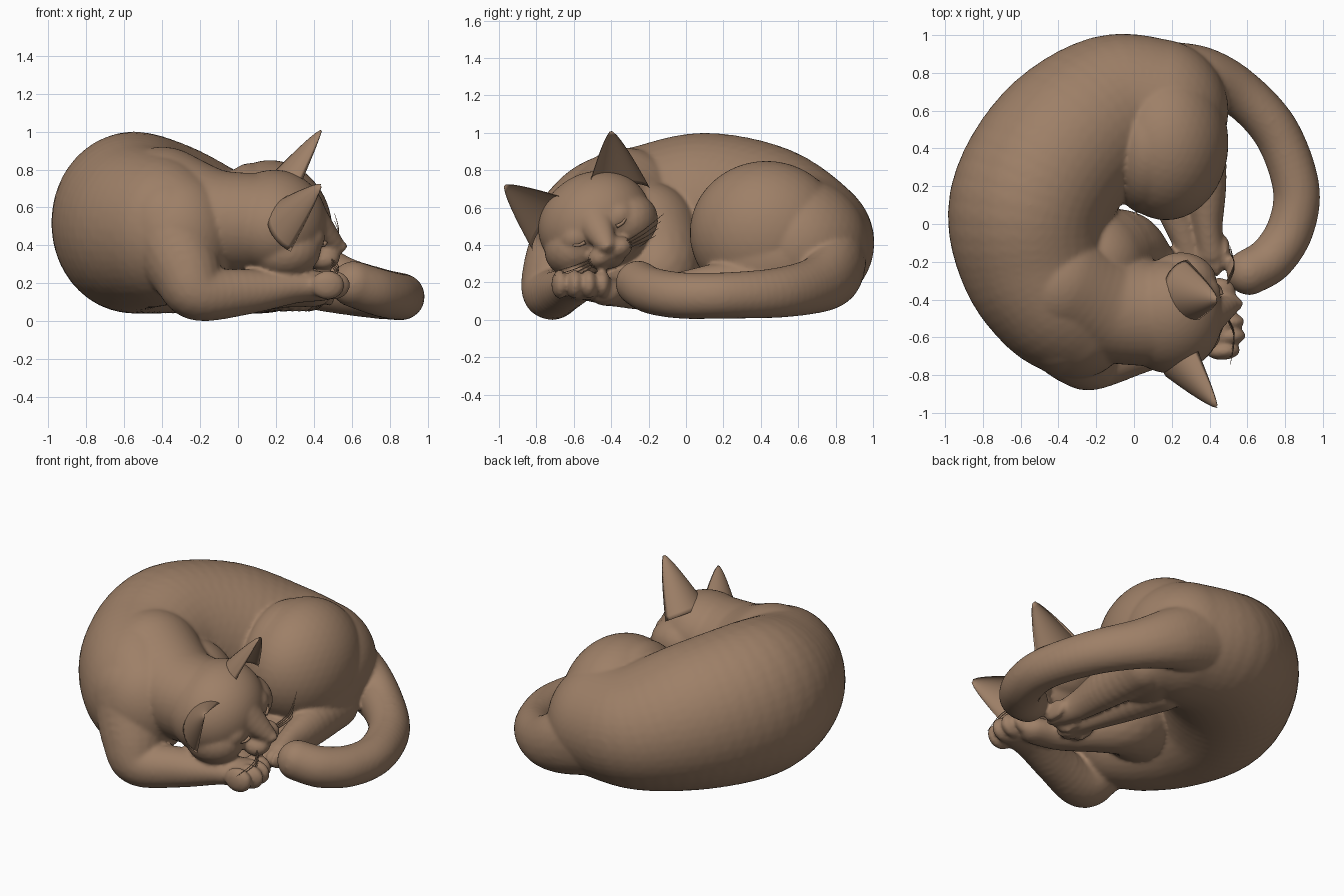
import bpy, bmesh, math
from mathutils import Vector, Matrix

if "Cube" in bpy.data.objects:
    bpy.data.objects.remove(bpy.data.objects["Cube"])

fur = bpy.data.materials.new("brown clay")
fur.diffuse_color = (0.34, 0.214, 0.136, 1)
fur.use_nodes = True
fur.node_tree.nodes["Principled BSDF"].inputs["Base Color"].default_value = fur.diffuse_color

# head frame: faces +x, rolled toward the front
HEAD = Matrix.Translation((0.2, -0.485, 0.515)) @ Matrix.Rotation(math.radians(27), 4, 'X')


def unit_sphere(level):
    b = bmesh.new()
    bmesh.ops.create_icosphere(b, subdivisions=level, radius=1)
    out = ([v.co.copy() for v in b.verts], [[v.index for v in f.verts] for f in b.faces])
    b.free()
    return out


FINE, COARSE = unit_sphere(4), unit_sphere(3)
verts, faces = [], []      # all lumps of the fused body


def finish(name, vs, fs, voxel=None, smooth=6):
    me = bpy.data.meshes.new(name)
    me.from_pydata([tuple(v) for v in vs], [], fs)
    ob = bpy.data.objects.new(name, me)
    bpy.context.collection.objects.link(ob)
    me.materials.append(fur)
    bpy.context.view_layer.objects.active = ob
    if voxel:
        r = ob.modifiers.new("fuse", 'REMESH')
        r.mode = 'VOXEL'
        r.voxel_size = voxel
        s = ob.modifiers.new("soften", 'SMOOTH')
        s.factor = 0.5
        s.iterations = smooth
        for m in ("fuse", "soften"):
            bpy.ops.object.modifier_apply(modifier=m)
    for p in ob.data.polygons:
        p.use_smooth = True
    return ob


def blob(c, r, frame=Matrix()):
    """Ellipsoid with centre c and radii r."""
    m = frame @ Matrix.Translation(c) @ Matrix.Diagonal((*r, 1))
    vs, fs = FINE if max(r) > 0.27 else COARSE
    n = len(verts)
    verts.extend(m @ v for v in vs)
    faces.extend([i + n for i in f] for f in fs)


def spline(pts, n):
    """Catmull-Rom through points of any dimension."""
    out = []
    for i in range(len(pts) - 1):
        a, b, c, d = (pts[max(i - 1, 0)], pts[i], pts[i + 1], pts[min(i + 2, len(pts) - 1)])
        for k in range(n):
            t = k / n
            out.append([0.5 * (2 * q + (r - p) * t + (2 * p - 5 * q + 4 * r - s) * t * t
                               + (3 * q - p - 3 * r + s) * t ** 3)
                        for p, q, r, s in zip(a, b, c, d)])
    return out + [list(pts[-1])]


def limb(pts, n=6):
    """Row of ellipsoids: x, y, z, horizontal radius, vertical radius."""
    for x, y, z, rh, rv in spline(pts, n):
        blob((x, y, z), (rh, rh, rv))


def paw(c, ang, w=0.075, flat=1.0):
    """Four toes in a row at the end of a foot pointing along ang."""
    rot = Matrix.Translation(c) @ Matrix.Rotation(ang, 4, 'Z')
    for k, adv in zip((-1.5, -0.5, 0.5, 1.5), (-0.015, 0.02, 0.02, -0.015)):
        blob((adv, k * w, 0), (0.09, w * 0.62, 0.078 * flat), rot)


def skin(rings):
    """Faces joining equal rings, with both ends capped."""
    n = len(rings[0])
    fs = [(i * n + k, i * n + (k + 1) % n, (i + 1) * n + (k + 1) % n, (i + 1) * n + k)
          for i in range(len(rings) - 1) for k in range(n)]
    last = (len(rings) - 1) * n
    return fs + [tuple(range(n))[::-1], tuple(range(last, last + n))]


def tube(name, paths, radius):
    vs, fs = [], []
    for path in paths:
        rings = []
        for i, p in enumerate(path):
            q = (path[min(i + 1, len(path) - 1)] - path[max(i - 1, 0)]).to_track_quat('Z', 'Y')
            r = radius * (1 - 0.7 * i / (len(path) - 1))
            rings.append([p + q @ Vector((r * math.cos(a), r * math.sin(a), 0))
                          for a in (k * math.tau / 6 for k in range(6))])
        fs += [tuple(i + len(vs) for i in f) for f in skin(rings)]
        vs += sum(rings, [])
    return finish(name, vs, fs)


# curled body: rump, back, shoulders, chest
limb([(0.12, 0.60, 0.40, 0.38, 0.36), (-0.12, 0.59, 0.42, 0.41, 0.38),
      (-0.38, 0.40, 0.49, 0.43, 0.45), (-0.55, 0.10, 0.52, 0.43, 0.48),
      (-0.53, -0.18, 0.50, 0.40, 0.44), (-0.42, -0.40, 0.48, 0.355, 0.40),
      (-0.31, -0.52, 0.45, 0.30, 0.34)])
# neck
limb([(-0.40, -0.32, 0.60, 0.31, 0.32), (-0.15, -0.44, 0.53, 0.29, 0.275),
      (0.12, -0.475, 0.515, 0.28, 0.265)])
# haunch
blob((0.17, 0.43, 0.465), (0.33, 0.41, 0.385))
blob((0.07, 0.40, 0.47), (0.215, 0.35, 0.365))
blob((0.24, 0.48, 0.33), (0.25, 0.38, 0.28))
# outer foreleg tucked under the chin
limb([(-0.37, -0.55, 0.50, 0.25, 0.28), (-0.28, -0.68, 0.28, 0.19, 0.20),
      (-0.20, -0.72, 0.15, 0.155, 0.15), (0.05, -0.66, 0.155, 0.125, 0.12),
      (0.28, -0.59, 0.18, 0.12, 0.09), (0.43, -0.56, 0.185, 0.115, 0.08)])
paw((0.48, -0.56, 0.19), 0.08)
# inner foreleg
limb([(-0.20, -0.20, 0.42, 0.28, 0.32), (-0.05, -0.14, 0.28, 0.21, 0.23),
      (0.08, -0.22, 0.20, 0.15, 0.15), (0.25, -0.38, 0.16, 0.11, 0.09),
      (0.40, -0.43, 0.15, 0.095, 0.075)])
# hind feet, lying along the belly
limb([(0.34, 0.50, 0.20, 0.15, 0.15), (0.375, 0.20, 0.18, 0.115, 0.13),
      (0.39, -0.02, 0.16, 0.08, 0.10), (0.41, -0.15, 0.15, 0.075, 0.075)])
paw((0.42, -0.17, 0.14), -math.pi / 2, 0.042, 0.8)
limb([(0.12, 0.40, 0.18, 0.14, 0.14), (0.20, 0.12, 0.15, 0.10, 0.10),
      (0.27, -0.08, 0.13, 0.075, 0.075), (0.30, -0.17, 0.12, 0.075, 0.065)])
paw((0.30, -0.20, 0.11), -1.35, 0.042, 0.8)
# tail sweeping round to the paws
limb([(0.10, 0.78, 0.36, 0.19, 0.24), (0.34, 0.79, 0.27, 0.155, 0.20),
      (0.55, 0.70, 0.19, 0.13, 0.155), (0.75, 0.49, 0.145, 0.125, 0.135),
      (0.857, 0.20, 0.13, 0.125, 0.125), (0.83, -0.02, 0.13, 0.125, 0.125),
      (0.73, -0.18, 0.155, 0.125, 0.125), (0.61, -0.255, 0.195, 0.122, 0.122)], 8)
# head: skull, nose bridge, cheeks, muzzle, brows, nose, chin
blob((-0.01, 0, 0.01), (0.28, 0.31, 0.265), HEAD)
for t in range(7):
    t /= 6
    blob((0.17 + 0.15 * t, 0, 0.05 - 0.185 * t), (0.095 - 0.045 * t, 0.12 - 0.07 * t, 0.1 - 0.06 * t), HEAD)
for s in (-1, 1):
    blob((0.05, s * 0.16, -0.07), (0.19, 0.165, 0.15), HEAD)
    blob((0.25, s * 0.05, -0.175), (0.09, 0.08, 0.06), HEAD)
    blob((0.17, s * 0.12, -0.02), (0.09, 0.10, 0.08), HEAD)
blob((0.35, 0, -0.135), (0.028, 0.036, 0.025), HEAD)
blob((0.21, 0, -0.21), (0.09, 0.07, 0.05), HEAD)
finish("curled_cat_body", verts, faces, 0.0125, 7)

# ears: tapering shells, hollow toward the face
for s, side in ((1, "inner"), (-1, "outer")):
    base, tip = Vector((0.06, s * 0.195 - 0.01, 0.10)), Vector((0.24, s * 0.318 - 0.02, 0.398))
    ax = (tip - base).normalized()
    across = Vector((-0.1, 0.85 * s, -0.4))
    across = (across - ax * across.dot(ax)).normalized()
    fwd = across.cross(ax)
    if fwd.x < 0:
        fwd = -fwd
    rings = []
    for i in range(15):
        t = i / 14
        r = 0.165 * (1 - t) ** 0.8 + 0.01
        rings.append([HEAD @ (base.lerp(tip, t) + across * r * math.cos(a)
                              + fwd * r * (math.sin(a) * (-0.62 if math.sin(a) > 0 else 0.9) * 1 + 0.2))
                      for a in (math.tau * k / 32 for k in range(32))])
    ear = finish(side + "_ear", sum(rings, []), skin(rings))
    bm = bmesh.new()
    bm.from_mesh(ear.data)
    bmesh.ops.recalc_face_normals(bm, faces=bm.faces)
    bm.to_mesh(ear.data)
    bm.free()

# whiskers and closed eyelids
whiskers, lids = [], []
for s in (-1, 1):
    for k in range(4):
        pts = [(0.28, s * 0.08, -0.16 - 0.012 * k), (0.33, s * 0.2, -0.15 - 0.018 * k),
               (0.31, s * (0.35 - 0.03 * k), -0.12 - 0.028 * k)]
        whiskers.append([HEAD @ Vector(p) for p in spline(pts, 5)])
    pts = [(0.262, s * 0.095, -0.065), (0.25, s * 0.14, -0.06), (0.215, s * 0.195, -0.015)]
    lids.append([HEAD @ Vector(p) for p in spline(pts, 6)])
tube("whiskers", whiskers, 0.004)
tube("closed_eyelids", lids, 0.012)
